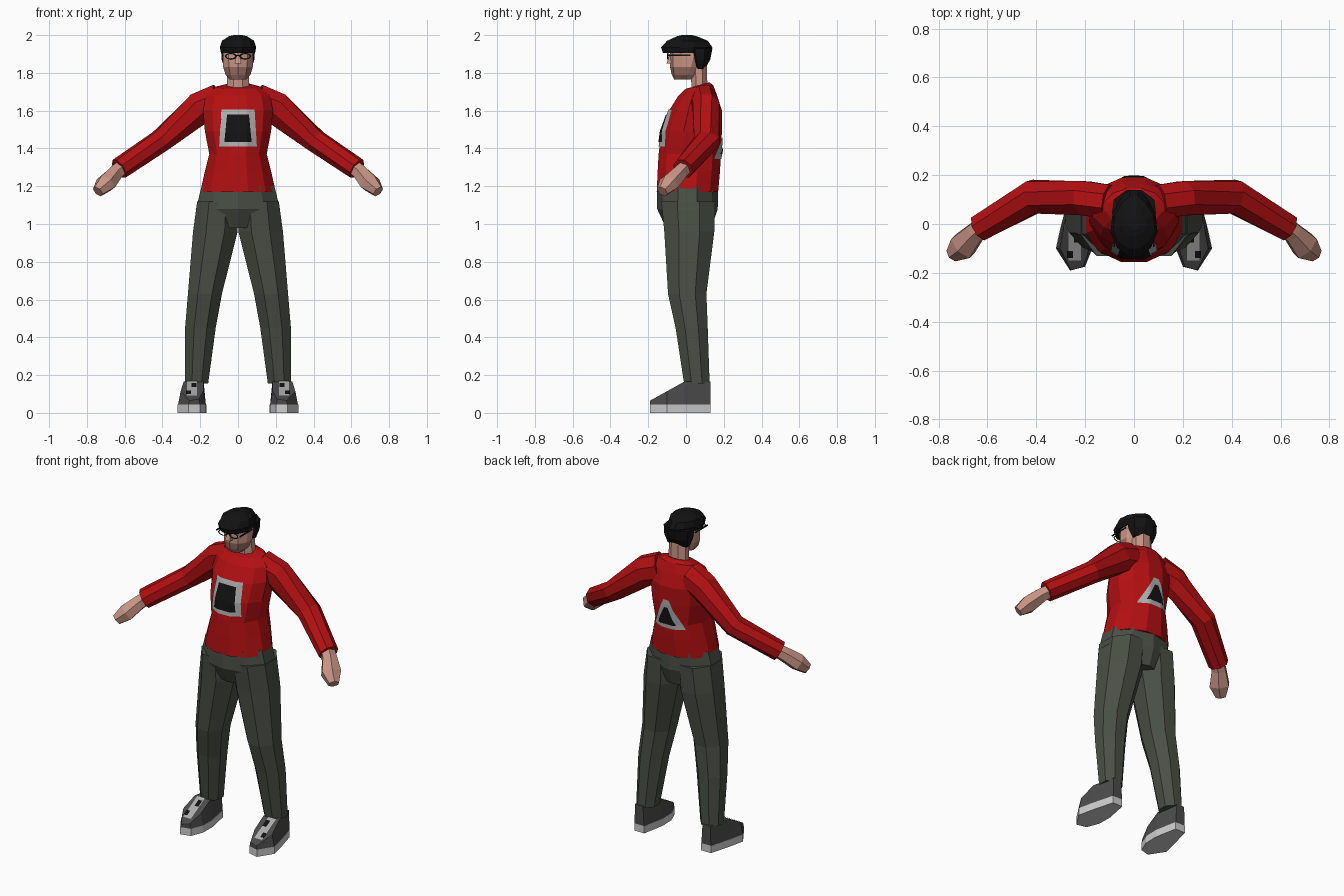
import bpy, bmesh, math
from mathutils import Vector
from mathutils.bvhtree import BVHTree

cube = bpy.data.objects.get("Cube")
if cube:
    bpy.data.objects.remove(cube, do_unlink=True)


def material(name, *rgb):
    m = bpy.data.materials.new(name)
    m.use_nodes = True
    m.diffuse_color = (*rgb, 1)
    m.node_tree.nodes["Principled BSDF"].inputs["Base Color"].default_value = (*rgb, 1)
    return m


RED = material("shirt red", .45, .005, .006)
GREEN = material("trouser green grey", .068, .078, .06)
SKIN = material("skin", .58, .30, .235)
STUBBLE = material("stubble", .36, .17, .135)
BLACK = material("black", .006, .006, .006)
DARK = material("shoe grey", .07, .07, .07)
PALE = material("sole white", .62, .62, .62)
GREY = material("emblem grey", .42, .42, .42)


def make(name, bm, *mats):
    bmesh.ops.recalc_face_normals(bm, faces=bm.faces)
    me = bpy.data.meshes.new(name)
    bm.to_mesh(me)
    bm.free()
    for m in mats:
        me.materials.append(m)
    ob = bpy.data.objects.new(name, me)
    bpy.context.collection.objects.link(ob)
    return ob


def loft(name, rings, *mats):
    """Skin a list of even-sided rings and close both ends with strips."""
    bm = bmesh.new()
    rows = [[bm.verts.new(p) for p in ring] for ring in rings]
    n = len(rows[0])
    for a, b in zip(rows, rows[1:]):
        for i in range(n):
            j = (i + 1) % n
            bm.faces.new((a[i], a[j], b[j], b[i]))
    for r in (rows[0], rows[-1]):
        for i in range(n // 2 - 1):
            bm.faces.new((r[i], r[i + 1], r[n - 2 - i], r[n - 1 - i]))
    return make(name, bm, *mats)


def slab(z, x0, x1, y0, y1, n=8, taper=0, tilt=0):
    """Horizontal rounded ring that fills the given bounds."""
    ring = []
    for i in range(n):
        a = math.tau * (i + .5) / n
        c, s = (f(a) / math.cos(math.pi / n) for f in (math.cos, math.sin))
        c *= 1 - taper * max(0, s)
        ring.append(((x0 + x1) / 2 + c * (x1 - x0) / 2,
                     (y0 + y1) / 2 + s * (y1 - y0) / 2, z + tilt * s))
    return ring


def column(name, levels, *mats, n=8, taper=0):
    """Symmetric body from (height, half width, front, back) levels."""
    return loft(name, [slab(z, -h, h, y0, y1, n, taper) for z, h, y0, y1 in levels], *mats)


def tube(name, stations, side, mat, n=8):
    """Limb along (centre, half depth, half thickness) stations."""
    pts = [Vector((p[0] * side, p[1], p[2])) for p, _, _ in stations]
    rings = []
    for k, (_, ru, rv) in enumerate(stations):
        t = (pts[min(k + 1, len(pts) - 1)] - pts[max(k - 1, 0)]).normalized()
        u = t.cross(Vector((0, 0, 1))).normalized()
        v = u.cross(t)
        f = 1 / math.cos(math.pi / n)
        rings.append([pts[k] + u * ru * f * math.cos(a) + v * rv * f * math.sin(a)
                      for a in (math.tau * (i + .5) / n for i in range(n))])
    return loft(name, rings, mat)


def grid(name, mat, place, steps=12):
    """Thin patch from a function of two 0..1 parameters."""
    bm = bmesh.new()
    rows = [[bm.verts.new(place(i / steps, j / steps)) for i in range(steps + 1)]
            for j in range(steps + 1)]
    for a, b in zip(rows, rows[1:]):
        for i in range(steps):
            bm.faces.new((a[i], a[i + 1], b[i + 1], b[i]))
    return make(name, bm, mat)


def bar(name, centre, size, mat):
    bm = bmesh.new()
    bmesh.ops.create_cube(bm, size=1)
    bmesh.ops.scale(bm, vec=size, verts=bm.verts)
    bmesh.ops.translate(bm, vec=centre, verts=bm.verts)
    return make(name, bm, mat)


# Shirt body, with the collar dipping at the front
shirt_levels = [(1.17, .20, -.155, .17), (1.28, .175, -.15, .18), (1.37, .152, -.145, .185),
                (1.49, .175, -.13, .19), (1.6, .185, -.09, .19), (1.68, .17, -.04, .165)]
rings = [slab(z, -h, h, y0, y1, 12) for z, h, y0, y1 in shirt_levels]
rings.append(slab(1.725, -.12, .12, 0, .145, 12, tilt=.008))
rings.append(slab(1.735, -.068, .068, .015, .125, 12, tilt=.015))
shirt = loft("shirt", rings, RED)

# Emblems laid on the shirt surface
tree = BVHTree.FromPolygons([v.co for v in shirt.data.vertices],
                            [p.vertices for p in shirt.data.polygons])


def emblem(name, mat, facing, z0, z1, w0, w1, lift):
    def place(u, v):
        x, z = (u - .5) * 2 * (w0 + (w1 - w0) * v), z0 + (z1 - z0) * v
        hit = tree.ray_cast(Vector((x, facing, z)), Vector((0, -facing, 0)))[0]
        return (x, hit.y + facing * lift, z)
    return grid(name, mat, place)


emblem("chest_emblem_border", GREY, -1, 1.41, 1.605, .10, .088, .005)
emblem("chest_emblem_centre", BLACK, -1, 1.435, 1.58, .072, .058, .009)
emblem("back_emblem_border", GREY, 1, 1.345, 1.52, .105, .018, .005)
emblem("back_emblem_centre", BLACK, 1, 1.37, 1.475, .06, .012, .009)

# Trouser seat
column("trouser_seat", [(1.2, .193, -.145, .163), (1.08, .222, -.145, .16),
                        (.98, .12, -.10, .13)], GREEN, n=10)

# Neck and head
column("neck", [(1.68, .06, .03, .115), (1.84, .055, .025, .11)], SKIN)
head = column("head", [(1.765, .045, -.06, .03), (1.79, .066, -.072, .06),
                       (1.83, .078, -.08, .08), (1.88, .08, -.082, .1),
                       (1.94, .078, -.08, .1)], SKIN, STUBBLE, n=10)
for p in head.data.polygons:
    p.material_index = int(p.center.z < 1.83 and p.center.y < .02)
column("nose", [(1.85, .018, -.103, -.06), (1.895, .008, -.088, -.06)], SKIN, n=4)

# Swept hair: crown with a front overhang, and the back of the hair
column("hair_crown", [(1.905, .09, -.122, .12), (1.935, .096, -.132, .14),
                      (1.97, .085, -.10, .115), (1.993, .05, -.05, .06),
                      (2.0, .025, -.025, .03)], BLACK, n=12, taper=.3)
column("hair_back", [(1.93, .09, .005, .14), (1.87, .087, .025, .128),
                     (1.82, .07, .055, .10)], BLACK, n=8, taper=.2)

# Glasses
bar("glasses_bridge", (0, -.098, 1.893), (.022, .006, .006), BLACK)
for side, label in ((1, "left"), (-1, "right")):
    bpy.ops.mesh.primitive_torus_add(
        major_segments=8, minor_segments=4, major_radius=.028, minor_radius=.004,
        location=(side * .038, -.096, 1.888), rotation=(math.pi / 2, 0, 0))
    rim = bpy.context.object
    rim.name = label + "_glasses_rim"
    rim.scale = (1, .55, 1)
    rim.data.materials.append(BLACK)
    bar(label + "_glasses_arm", (side * .08, -.035, 1.893), (.006, .12, .007), BLACK)

# Shoe outline from the inner toe round the heel to the outer toe
outline = [(.2, -.175), (.17, -.1), (.168, -.01), (.195, .13),
           (.262, .13), (.3, -.01), (.32, -.1), (.262, -.19)]


def instep(y):
    return .065 + .1 * min(1, max(0, (y + .19) / .18))


def shoe_ring(side, scale, height):
    return [(side * (.238 + (x - .238) * scale), y, height(y)) for x, y in outline]


for side, label in ((1, "left"), (-1, "right")):
    # Sleeve and hand
    tube(label + "_sleeve", [((.10, .09, 1.65), .07, .09), ((.2, .105, 1.615), .07, .085),
                             ((.41, .112, 1.44), .068, .058),
                             ((.63, -.015, 1.292), .054, .054)], side, RED)
    tube(label + "_hand", [((.60, .005, 1.31), .036, .036), ((.65, -.035, 1.27), .04, .038),
                           ((.70, -.09, 1.215), .054, .044),
                           ((.742, -.125, 1.172), .028, .028)], side, SKIN, n=6)
    # Trouser leg
    leg = [(1.12, 0, .216, -.13, .155), (.96, .002, .238, -.115, .15),
           (.63, .085, .265, -.095, .108), (.45, .118, .28, -.055, .115),
           (.155, .158, .28, -.01, .125)]
    loft(label + "_trouser_leg",
         [slab(z, *sorted((side * a, side * b)), c, d) for z, a, b, c, d in leg], GREEN)
    # Shoe
    loft(label + "_sole", [shoe_ring(side, 1, lambda y: 0),
                           shoe_ring(side, 1, lambda y: .045)], PALE)
    loft(label + "_shoe_upper", [shoe_ring(side, .97, lambda y: .044),
                                 shoe_ring(side, .8, instep)], DARK)

    def patch(name, mat, x, half, y0, y1, lift):
        def place(u, v):
            y = y0 + (y1 - y0) * v
            return (side * (x + (u - .5) * 2 * half), y, instep(y) + lift)
        grid(label + name, mat, place, 2)

    patch("_laces", GREY, .243, .026, -.15, -.012, .004)
    patch("_tongue", BLACK, .232, .013, -.075, -.035, .008)
    patch("_toe_mark", BLACK, .262, .012, -.14, -.11, .008)
